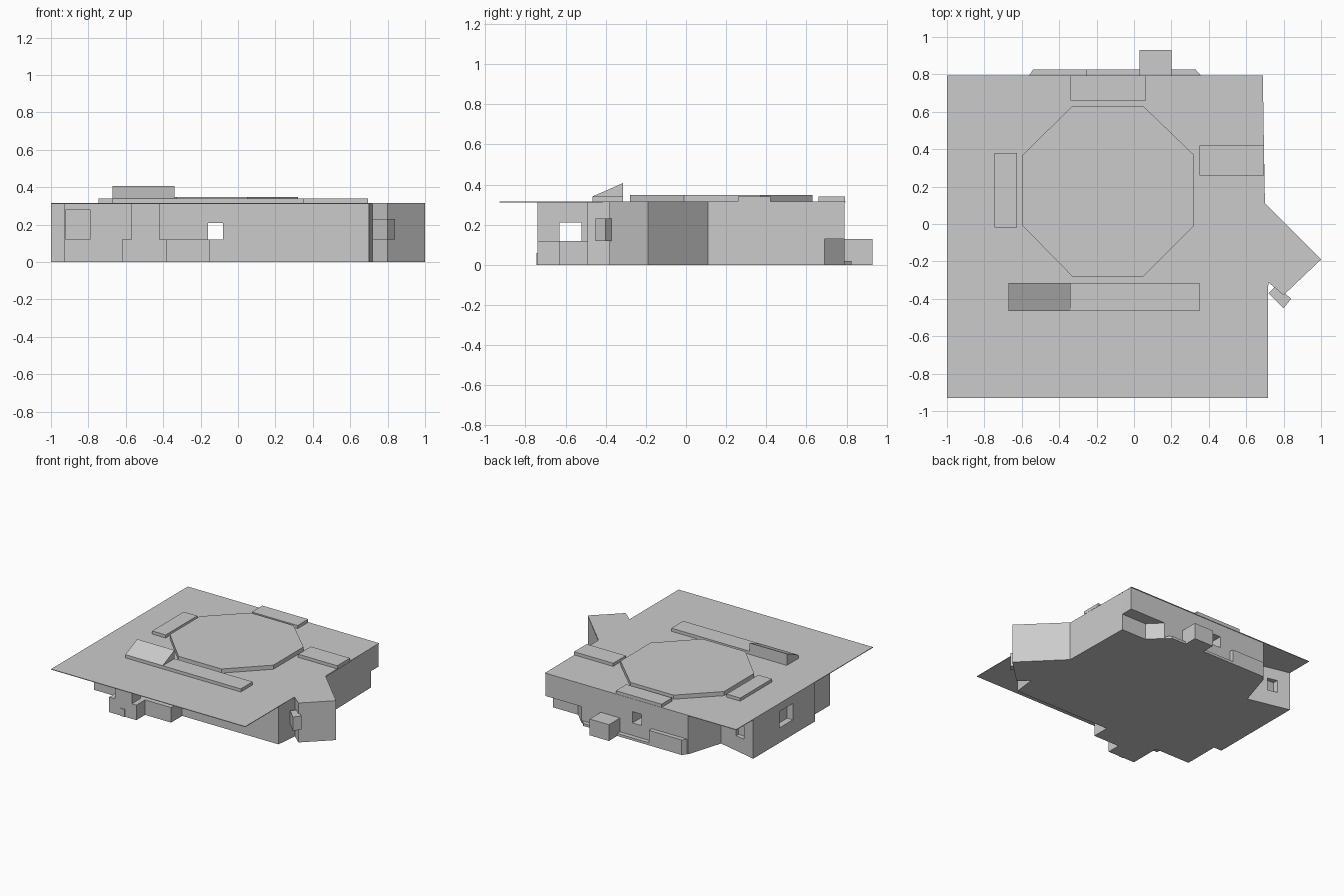
import bpy
import bmesh

cube = bpy.data.objects.get("Cube")
if cube:
    bpy.data.objects.remove(cube, do_unlink=True)

grey = bpy.data.materials.new("plain grey")
grey.use_nodes = True
grey.diffuse_color = (0.6, 0.6, 0.6, 1)
grey.node_tree.nodes["Principled BSDF"].inputs["Base Color"].default_value = (0.6, 0.6, 0.6, 1)


def prism(name, outline, z0, z1):
    """Extrude a plan outline between two heights."""
    bm = bmesh.new()
    base = bm.faces.new([bm.verts.new((x, y, z0)) for x, y in outline])
    top = bmesh.ops.extrude_face_region(bm, geom=[base])
    for v in top["geom"]:
        if isinstance(v, bmesh.types.BMVert):
            v.co.z = z1
    bmesh.ops.recalc_face_normals(bm, faces=bm.faces)
    mesh = bpy.data.meshes.new(name)
    bm.to_mesh(mesh)
    bm.free()
    mesh.materials.append(grey)
    obj = bpy.data.objects.new(name, mesh)
    bpy.context.collection.objects.link(obj)
    return obj


def box(name, x0, x1, y0, y1, z0, z1):
    return prism(name, [(x0, y0), (x1, y0), (x1, y1), (x0, y1)], z0, z1)


def cut(target, cutter):
    """Subtract a hidden helper from a part."""
    cutter.hide_render = True
    cutter.hide_set(True)
    mod = target.modifiers.new(cutter.name, "BOOLEAN")
    mod.operation = "DIFFERENCE"
    mod.solver = "EXACT"
    mod.object = cutter


ROOF = 0.315

# Main walls
walls = prism("main_walls", [
    (-0.93, -0.49), (0.7, -0.49), (0.72, -0.31), (0.8, -0.38), (1, -0.19),
    (0.7, 0.11), (0.69, 0.69), (0.47, 0.69), (0.37, 0.79), (-0.57, 0.79),
    (-0.66, 0.5), (-1, 0.58), (-1, -0.2), (-0.93, -0.2)], 0, 0.311)
cut(walls, box("passage_cutter", -0.16, -0.08, -1, 1, 0.12, 0.21))
cut(walls, box("front_window_cutter", -0.92, -0.79, -0.6, -0.46, 0.12, 0.28))
cut(walls, box("side_window_cutter", -1.1, -0.95, 0.08, 0.25, 0.12, 0.25))
cut(walls, box("rear_window_cutter", -0.9, -0.82, 0.51, 0.7, 0.12, 0.22))
box("rear_overhang", 0.36, 0.69, 0.685, 0.79, 0.13, 0.311)

# Flat roof with the pointed corner on its left side
prism("roof", [
    (-1, -0.93), (0.716, -0.93), (0.716, -0.31), (0.8, -0.38), (1, -0.19),
    (0.695, 0.11), (0.69, 0.795), (-1, 0.795)], 0.31, ROOF)

# Raised roof pieces
prism("roof_octagon", [
    (-0.33, -0.28), (0.05, -0.28), (0.32, -0.01), (0.32, 0.37),
    (0.05, 0.63), (-0.33, 0.63), (-0.595, 0.37), (-0.595, -0.01)], ROOF, 0.348)
for name, x0, x1, y0, y1 in [
        ("rear_roof_slab", -0.34, 0.065, 0.66, 0.793),
        ("left_roof_slab", 0.35, 0.695, 0.26, 0.42),
        ("right_roof_slab", -0.745, -0.625, -0.02, 0.38),
        ("front_roof_slab", -0.67, 0.35, -0.465, -0.315)]:
    box(name, x0, x1, y0, y1, ROOF, 0.34)

# Sloped skylight: its front edge is lowered to the slab
skylight = box("sloped_skylight", -0.67, -0.34, -0.465, -0.315, 0.338, 0.407)
for v in skylight.data.vertices:
    if v.co.z > 0.4 and v.co.y < -0.4:
        v.co.z = 0.341

# Front porch
box("porch_base", -0.62, -0.38, -0.74, -0.48, 0, 0.12)
box("porch_step", -0.39, -0.15, -0.63, -0.48, 0, 0.12)
porch = box("porch_tower", -0.57, -0.42, -0.74, -0.48, 0.12, 0.311)
cut(porch, box("porch_window_cutter", -0.7, -0.3, -0.63, -0.52, 0.1, 0.21))
box("porch_door", -0.52, -0.48, -0.745, -0.738, 0, 0.06)

# Rear low bay and box
prism("rear_bay", [
    (-0.57, 0.78), (-0.25, 0.78), (-0.25, 0.825), (-0.54, 0.825)], 0, 0.12)
prism("rear_ledge", [
    (-0.26, 0.78), (0.37, 0.78), (0.33, 0.825), (-0.26, 0.825)], 0, 0.02)
box("rear_box", 0.03, 0.2, 0.78, 0.93, 0, 0.13)

# Small box hung on the pointed corner
prism("corner_box", [
    (0.72, -0.37), (0.8, -0.45), (0.84, -0.4), (0.76, -0.33)], 0.12, 0.23)
